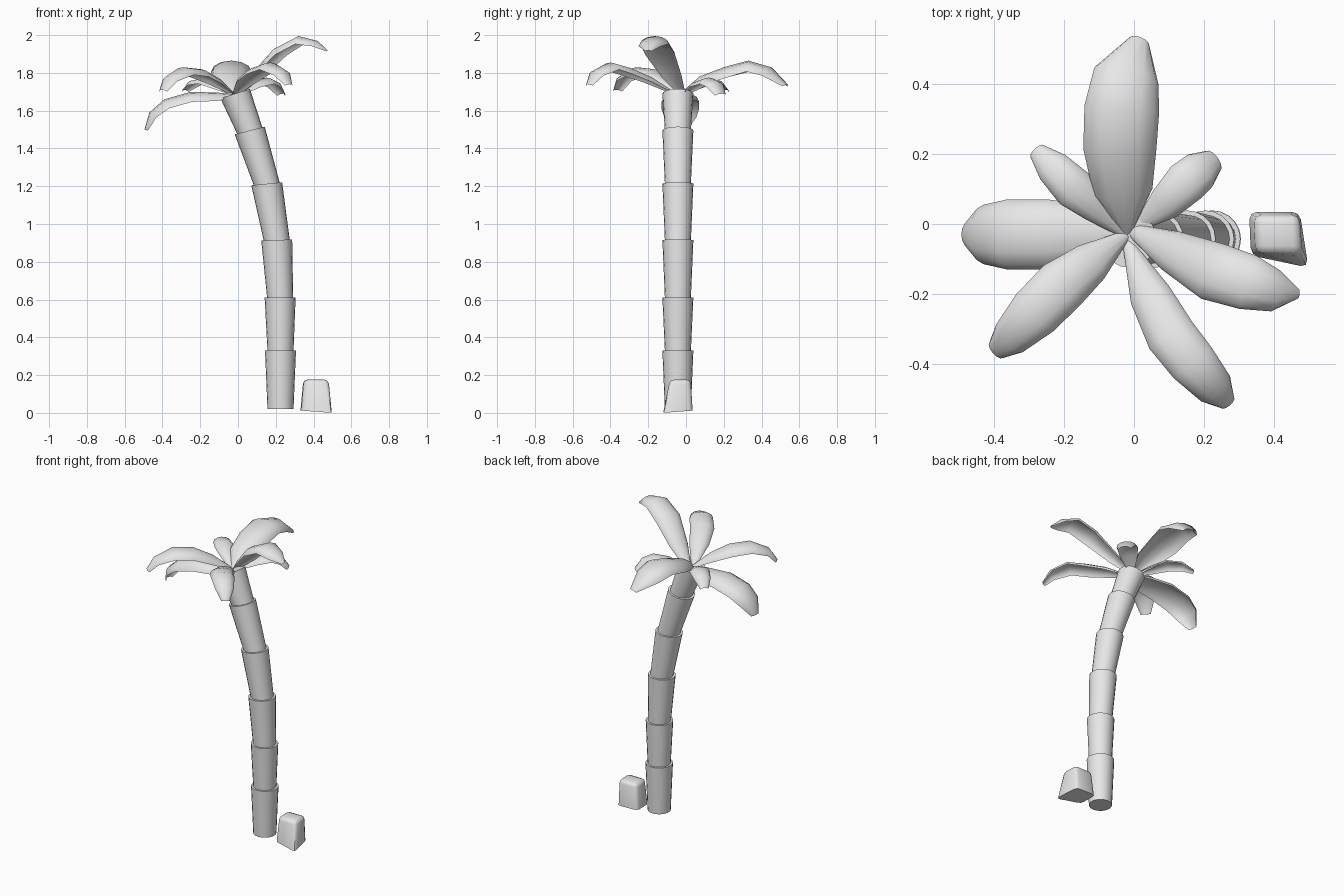
import bpy, bmesh, math
from mathutils import Vector, Matrix

if "Cube" in bpy.data.objects:
    bpy.data.objects.remove(bpy.data.objects["Cube"], do_unlink=True)

grey = bpy.data.materials.new("plain grey")
grey.use_nodes = True
grey.diffuse_color = (0.8, 0.8, 0.8, 1)
grey.node_tree.nodes["Principled BSDF"].inputs["Base Color"].default_value = (0.8, 0.8, 0.8, 1)


def finish(name, bm, angle):
    """Turn a bmesh into a smooth-shaded object."""
    mesh = bpy.data.meshes.new(name)
    bm.to_mesh(mesh)
    bm.free()
    mesh.materials.append(grey)
    ob = bpy.data.objects.new(name, mesh)
    bpy.context.collection.objects.link(ob)
    bpy.ops.object.select_all(action="DESELECT")
    ob.select_set(True)
    bpy.context.view_layer.objects.active = ob
    bpy.ops.object.shade_smooth_by_angle(angle=math.radians(angle))
    return ob


# Trunk: stacked flaring segments, each ring given as (x, z, tilt)
RINGS = [(.225, .02, 0), (.225, .33, 0), (.223, .61, 0), (.205, .915, .04),
         (.152, 1.213, .1), (.062, 1.495, .25), (-.015, 1.69, .31)]
SIDES, TRUNK_Y = 20, -.043


def trunk_segment(name, low, high):
    bm = bmesh.new()
    loops = []
    for (x, z, tilt), radius in ((low, .069), (high, .082)):
        place = Matrix.Translation((x, TRUNK_Y, z)) @ Matrix.Rotation(-tilt, 4, "Y")
        loops.append(bmesh.ops.create_circle(bm, cap_ends=True, segments=SIDES,
                                             radius=radius, matrix=place)["verts"])
    for i in range(SIDES):
        j = (i + 1) % SIDES
        bm.faces.new((loops[0][i], loops[0][j], loops[1][j], loops[1][i]))
    bmesh.ops.recalc_face_normals(bm, faces=bm.faces)
    finish(name, bm, 40)


for n in range(len(RINGS) - 1):
    trunk_segment(f"trunk_segment_{n + 1}", RINGS[n], RINGS[n + 1])


# Leaves: an arched sheet swept along a spine of (x, y, z, width)
def leaf(name, spine, arch=.27, across=6):
    bm = bmesh.new()
    pts = [Vector(p[:3]) for p in spine]
    rows = []
    for i, p in enumerate(pts):
        along = (pts[min(i + 1, len(pts) - 1)] - pts[max(i - 1, 0)]).normalized()
        side = along.cross(Vector((0, 0, 1))).normalized()
        up = side.cross(along)
        width = spine[i][3]
        row = []
        for k in range(across + 1):
            a = math.pi * (k / across - .5)
            row.append(bm.verts.new(p + side * width / 2 * math.sin(a)
                                    - up * width * arch * (1 - math.cos(a))))
        rows.append(row)
    for r, s in zip(rows, rows[1:]):
        for k in range(across):
            bm.faces.new((r[k], r[k + 1], s[k + 1], s[k]))
    finish(name, bm, 50)


leaf("leaf_back", [(-.02, -.03, 1.69, .03), (-.03, .07, 1.78, .17), (-.04, .2, 1.83, .21),
                   (-.035, .33, 1.865, .215), (-.015, .45, 1.83, .19), (.02, .535, 1.74, .06)])
leaf("leaf_right", [(-.01, -.03, 1.685, .04), (-.1, -.03, 1.695, .16), (-.25, -.03, 1.7, .2),
                    (-.39, -.03, 1.66, .2), (-.47, -.03, 1.59, .17), (-.495, -.03, 1.5, .07)])
leaf("leaf_front_right", [(-.02, -.03, 1.69, .03), (-.11, -.1, 1.77, .12), (-.2, -.17, 1.82, .155),
                          (-.29, -.26, 1.83, .15), (-.37, -.34, 1.78, .11), (-.405, -.37, 1.71, .06)])
leaf("leaf_front_left", [(-.02, -.05, 1.69, .03), (.04, -.19, 1.78, .12), (.10, -.31, 1.83, .145),
                         (.17, -.40, 1.855, .14), (.245, -.485, 1.81, .11), (.275, -.52, 1.74, .05)])
leaf("leaf_left", [(-.01, -.015, 1.69, .04), (.085, -.065, 1.8, .12), (.2, -.125, 1.93, .17),
                   (.32, -.165, 1.995, .16), (.42, -.195, 1.97, .12), (.475, -.2, 1.92, .03)])
leaf("leaf_back_right", [(-.02, -.03, 1.69, .03), (-.1, .04, 1.74, .09), (-.17, .1, 1.775, .12),
                         (-.24, .17, 1.76, .1), (-.285, .215, 1.71, .05)])
leaf("leaf_back_left", [(.01, -.01, 1.69, .03), (.08, .05, 1.75, .1), (.15, .12, 1.775, .125),
                        (.205, .165, 1.75, .115), (.24, .19, 1.69, .07)])

# Rock: skewed tapering block with rounded sides and top
bm = bmesh.new()
base = [bm.verts.new(p) for p in ((.33, .035, .015), (.475, .035, .012),
                                  (.5, -.125, 0), (.335, -.09, .012))]
top = [bm.verts.new((x, y, .176)) for x, y in ((.345, .025), (.475, .025), (.48, -.085), (.35, -.085))]
bm.faces.new(base)
bm.faces.new(top[::-1])
for i in range(4):
    j = (i + 1) % 4
    bm.faces.new((base[i], top[i], top[j], base[j]))
bmesh.ops.recalc_face_normals(bm, faces=bm.faces)
soft = [e for e in bm.edges if any(v in top for v in e.verts)]
bmesh.ops.bevel(bm, geom=soft, offset=.022, segments=2, profile=.5, affect="EDGES")
finish("rock", bm, 50)
